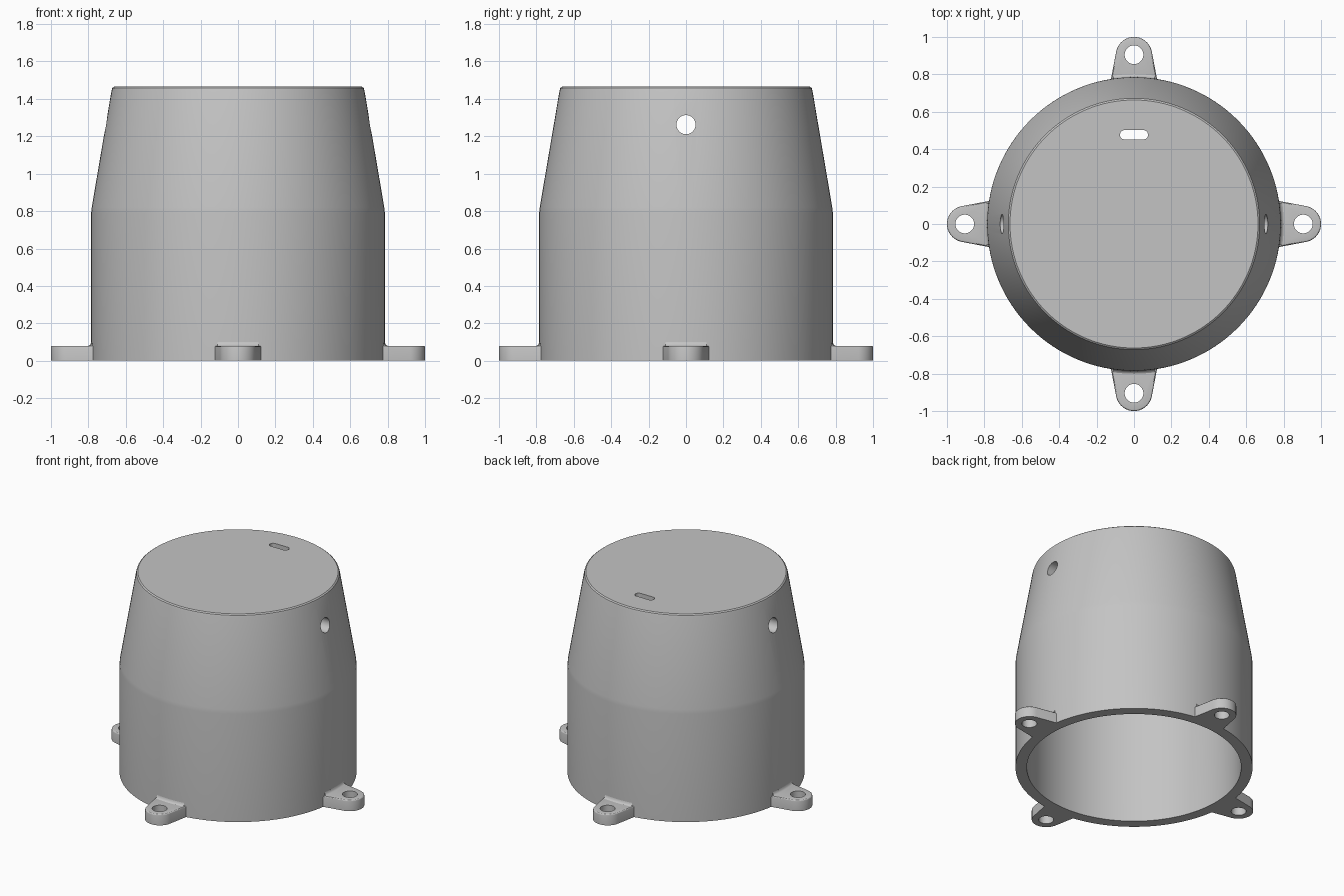
import bpy, bmesh
from math import pi, cos, sin, radians
from mathutils import Matrix, Vector

if "Cube" in bpy.data.objects:
    bpy.data.objects.remove(bpy.data.objects["Cube"])

grey = bpy.data.materials.new("plain_grey")
grey.use_nodes = True
grey.diffuse_color = (0.55, 0.55, 0.55, 1)
grey.node_tree.nodes["Principled BSDF"].inputs["Base Color"].default_value = (0.55, 0.55, 0.55, 1)


def make_object(name, bm):
    bmesh.ops.recalc_face_normals(bm, faces=bm.faces)
    mesh = bpy.data.meshes.new(name)
    bm.to_mesh(mesh)
    bm.free()
    mesh.materials.append(grey)
    obj = bpy.data.objects.new(name, mesh)
    bpy.context.collection.objects.link(obj)
    return obj


def activate(obj):
    bpy.ops.object.select_all(action='DESELECT')
    obj.select_set(True)
    bpy.context.view_layer.objects.active = obj


def smooth(obj):
    activate(obj)
    bpy.ops.object.shade_smooth_by_angle(angle=radians(28))


def cut(obj, cutter):
    cutter.hide_render = True
    mod = obj.modifiers.new("cut", 'BOOLEAN')
    mod.operation = 'DIFFERENCE'
    mod.solver = 'EXACT'
    mod.object = cutter
    activate(obj)
    bpy.ops.object.modifier_apply(modifier=mod.name)
    bpy.data.objects.remove(cutter)


def prism(outline, z0, z1):
    """Closed outline in the ground plane, raised from z0 to z1."""
    bm = bmesh.new()
    base = bm.faces.new([bm.verts.new((x, y, z0)) for x, y in outline])
    raised = bmesh.ops.extrude_face_region(bm, geom=[base])
    verts = [g for g in raised["geom"] if isinstance(g, bmesh.types.BMVert)]
    bmesh.ops.translate(bm, verts=verts, vec=(0, 0, z1 - z0))
    return bm


def arc(cx, cy, r, start, end, steps):
    angles = [start + (end - start) * i / steps for i in range(steps + 1)]
    return [(cx + r * cos(a), cy + r * sin(a)) for a in angles]


def lathe(profile, steps):
    bm = bmesh.new()
    verts = [bm.verts.new((r, 0, z)) for r, z in profile]
    edges = [bm.edges.new(pair) for pair in zip(verts, verts[1:])]
    bmesh.ops.spin(bm, geom=verts + edges, cent=(0, 0, 0), axis=(0, 0, 1),
                   angle=2 * pi, steps=steps)
    bmesh.ops.remove_doubles(bm, verts=bm.verts, dist=0.0001)
    return bm


# Hollow housing: straight skirt, tapered upper wall, closed top, open bottom
housing = make_object("housing", lathe([
    (0, 1.465), (0.663, 1.465), (0.672, 1.458), (0.676, 1.445),
    (0.782, 0.82), (0.785, 0.79), (0.785, 0),
    (0.71, 0), (0.71, 0.79), (0.707, 0.82), (0.61, 1.39), (0, 1.39)], 128))

# Round cross holes through both side walls
bm = bmesh.new()
bmesh.ops.create_cone(bm, cap_ends=True, segments=40, radius1=0.051, radius2=0.051, depth=2,
                      matrix=Matrix.Translation((0, 0, 1.262)) @ Matrix.Rotation(pi / 2, 4, 'Y'))
cut(housing, make_object("side_hole_cutter", bm))

# Rounded slot through the top
slot = arc(0.05, 0.477, 0.025, -pi / 2, pi / 2, 12) + arc(-0.05, 0.477, 0.025, pi / 2, 1.5 * pi, 12)
cut(housing, make_object("slot_cutter", prism(slot, 1.3, 1.6)))
smooth(housing)

# Mounting lugs with a bolt hole, and a small fillet where each meets the wall
TAB_TOP = 0.08
outline = [(0.75, -0.128)] + arc(0.903, 0, 0.097, -1.37, 1.37, 28) + [(0.75, 0.128)]
for i, side in enumerate(("left", "back", "right", "front")):
    turn = Matrix.Rotation(i * pi / 2, 4, 'Z')

    bm = prism(outline, 0, TAB_TOP)
    rim = [e for e in bm.edges if all(v.co.z > TAB_TOP - 0.001 for v in e.verts)]
    bmesh.ops.bevel(bm, geom=rim, offset=0.01, segments=3, profile=0.5, affect='EDGES')
    lug = make_object(side + "_mounting_lug", bm)
    hole = arc(0.905, 0, 0.05, 0, 2 * pi, 40)[:-1]
    cut(lug, make_object("bolt_hole_cutter", prism(hole, -0.1, 0.2)))
    lug.data.transform(turn)
    smooth(lug)

    bm = bmesh.new()
    section = [(0.775, 0.075), (0.803, 0.079), (0.794, 0.083), (0.788, 0.09), (0.785, 0.1), (0.775, 0.1)]
    face = bm.faces.new([bm.verts.new((r, 0, z)) for r, z in section])
    bmesh.ops.rotate(bm, verts=bm.verts, cent=(0, 0, 0), matrix=Matrix.Rotation(-0.14, 3, 'Z'))
    cap = bmesh.ops.duplicate(bm, geom=[face])["geom"]
    bmesh.ops.spin(bm, geom=[face] + list(face.edges) + list(face.verts), cent=(0, 0, 0),
                   axis=(0, 0, 1), angle=0.28, steps=8)
    bmesh.ops.remove_doubles(bm, verts=bm.verts, dist=0.0001)
    fillet = make_object(side + "_lug_fillet", bm)
    fillet.data.transform(turn)
    smooth(fillet)
